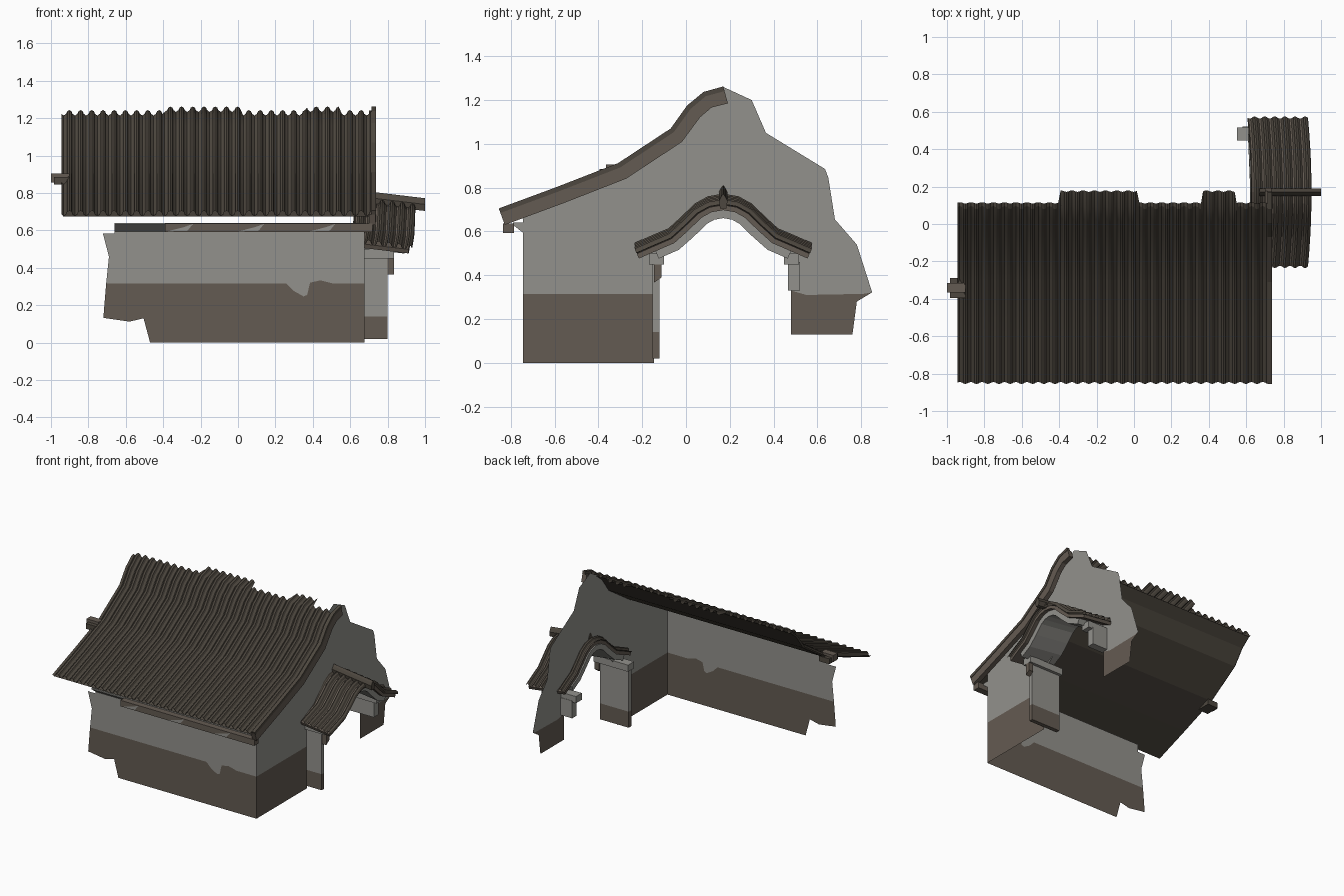
import bpy, bmesh, math
from mathutils import Vector

if "Cube" in bpy.data.objects:
    bpy.data.objects.remove(bpy.data.objects["Cube"])


def mat(name, rgb):
    m = bpy.data.materials.new(name)
    m.diffuse_color = (*rgb, 1)
    m.use_nodes = True
    m.node_tree.nodes["Principled BSDF"].inputs["Base Color"].default_value = m.diffuse_color
    return m


GREY = mat("grey_plaster", (0.29, 0.285, 0.262))
BROWN = mat("brown_stain", (0.127, 0.104, 0.084))
TILE = mat("dark_tile", (0.076, 0.064, 0.050))


def make(name, verts, faces, mats, ids=None, tidy=True):
    me = bpy.data.meshes.new(name)
    me.from_pydata(verts, [], faces)
    for m in mats:
        me.materials.append(m)
    for p in me.polygons:
        p.material_index = ids[p.index] if ids else 0
    if tidy:
        bm = bmesh.new()
        bm.from_mesh(me)
        bmesh.ops.recalc_face_normals(bm, faces=bm.faces)
        bm.to_mesh(me)
        bm.free()
    ob = bpy.data.objects.new(name, me)
    bpy.context.collection.objects.link(ob)
    return ob


def prism(name, prof, x0, x1, m, warp=lambda v: v):
    """Closed (y, z) outline extruded along x."""
    n = len(prof)
    vs = [warp((x, y, z)) for x in (x0, x1) for y, z in prof]
    fs = [tuple(range(n)), tuple(range(2 * n - 1, n - 1, -1))]
    fs += [(i, (i + 1) % n, n + (i + 1) % n, n + i) for i in range(n)]
    return make(name, vs, fs, [m])


def box(name, x0, x1, y0, y1, z0, z1, m):
    return prism(name, [(y0, z0), (y1, z0), (y1, z1), (y0, z1)], x0, x1, m)


def offset(prof, d):
    """Shift a (y, z) line along its upward normal."""
    out = []
    for i, p in enumerate(prof):
        a, b = Vector(prof[max(i - 1, 0)]), Vector(prof[min(i + 1, len(prof) - 1)])
        t = (b - a).normalized()
        out.append((p[0] - t.y * d, p[1] + t.x * d))
    return out


def band(prof, d0, d1):
    return offset(prof, d0) + offset(prof, d1)[::-1]


# pan and cover tile cross-section, as (fraction of one period, height)
WAVE = [(0, -.02), (.22, -.03), (.44, -.02), (.54, -.006), (.72, 0), (.9, -.006)]


def tiles(name, prof_at, x0, step, count, warp=lambda v: v):
    cols = [(x0 + (k + f) * step, h) for k in range(count) for f, h in WAVE]
    cols.append((x0 + count * step, -.02))
    vs, fs = [], []
    for x, h in cols:
        vs += [warp((x, y, z)) for y, z in offset(prof_at(x), h)]
    n = len(prof_at(x0))
    for c in range(len(cols) - 1):
        for r in range(n - 1):
            a = c * n + r
            fs.append((a, a + n, a + n + 1, a + 1))
    ob = make(name, vs, fs, [TILE], tidy=False)
    bpy.ops.object.select_all(action='DESELECT')
    bpy.context.view_layer.objects.active = ob
    ob.select_set(True)
    bpy.ops.object.shade_smooth_by_angle(angle=math.radians(25))
    return ob


# main roof: front slope only, broken off near the ridge
ROOF = [(-.855, .705), (-.59, .803), (-.31, .912), (-.07, 1.07), (.005, 1.175), (.08, 1.237)]


def roof_at(x):
    far = -.4 < x < .02 or .36 < x < .54
    return ROOF + [(.172, 1.262) if far else (.11, 1.243)]


tiles("main_roof_tiles", roof_at, -.945, .06, 28)
under = offset(ROOF, -.032)
make("roof_underside", [(x, y, z) for x in (-.935, .72) for y, z in under],
     [(i, i + 1, i + 7, i + 6) for i in range(5)], [TILE])
prism("gable_board", band(ROOF + [(.17, 1.262)], -.022, -.08), .70, .735, BROWN)
prism("gable_tile_edge", band(ROOF + [(.17, 1.262)], 0, -.022), .715, .738, TILE)

# purlin end sticking out on the left
box("purlin_end", -.985, -.9, -.395, -.29, .845, .885, TILE)
box("purlin_tip", -1.0, -.9, -.365, -.315, .855, .905, BROWN)

# front wall sheet: stained below, plaster above, with a drip in the stain line
STAIN = [(-.705, .315), (.26, .315), (.30, .275), (.35, .247), (.37, .255),
         (.385, .32), (.44, .333), (.51, .315), (.675, .315)]
low = [(.675, 0), (-.47, 0), (-.505, .13), (-.58, .112), (-.72, .132)]
high = [(.675, .64), (-.66, .64), (-.66, .582), (-.722, .582), (-.69, .46)]


def sheet(name, polys, place, ids):
    vs, fs = [], []
    for p in polys:
        fs.append(tuple(range(len(vs), len(vs) + len(p))))
        vs += [place(*q) for q in p]
    return make(name, vs, fs, [GREY, BROWN], ids, tidy=False)


sheet("front_wall", [STAIN + high, (STAIN + low)[::-1]],
      lambda a, b: (a, -.745, b), [0, 1])

# gable wall sheet with arched doorway and broken rear edge
MID = .17
half = [(-.10, .49), (-.05, .535), (0, .61), (.05, .66), (.11, .685)]
arch = half + [(MID, .69)] + [(2 * MID - y, z) for y, z in half[::-1]]
slope = [(y, z) for y, z in offset(ROOF + [(.17, 1.262)], -.025) if y > -.6]
gable = ([(-.745, .315), (-.15, .315), (-.15, .49)] + arch +
         [(.48, .49), (.48, .33), (.55, .31), (.81, .315), (.85, .322), (.78, .54),
          (.68, .655), (.65, .845), (.635, .885), (.365, 1.05), (.30, 1.2), (.17, 1.26)] +
         slope[::-1][1:] + [(-.745, .70)])
sheet("gable_wall",
      [gable, [(-.745, 0), (-.145, 0), (-.15, .315), (-.745, .315)],
       [(.48, .13), (.76, .13), (.78, .28), (.85, .322), (.81, .315), (.55, .31), (.48, .33)]],
      lambda a, b: (.675, a, b), [0, 1, 1])

# cornice and broken eave plank along the front wall
prism("cornice", [(-.745, .595), (-.79, .63), (-.79, .64), (-.745, .64)], -.66, .675, GREY)
box("eave_plank", -.39, .72, -.835, -.785, .592, .637, BROWN)
for x in (-.38, .0, .38):
    make("plank_chip", [(x, -.8365, .594), (x + .11, -.8365, .598), (x + .14, -.8365, .635),
                        (x + .09, -.8365, .617)], [(0, 1, 2, 3)], [GREY], tidy=False)

# doorway jambs and capitals
box("left_jamb", .56, .80, -.152, -.122, .14, .46, GREY)
box("left_jamb_base", .56, .80, -.152, -.122, .02, .14, BROWN)
box("right_jamb", .58, .80, .465, .52, .33, .46, GREY)
for y in (-.135, .482):
    box("capital", .55, .835, y - .035, y + .035, .45, .50, GREY)
prism("corbel", [(-.147, .45), (-.112, .45), (-.112, .39), (-.147, .365)], .80, .835, BROWN)

# curved porch roof passing through the gable, tilted down and outward
PH = [(-.235, .545), (-.16, .578), (-.08, .612), (-.025, .662), (.04, .725), (.10, .758)]
PORCH = PH + [(MID, .77)] + [(2 * MID - y, z) for y, z in PH[::-1]]


def tilt(v):
    x, y, z = v
    return (x + .02 * (1 - ((y - MID) / .41) ** 2), y, z - .12 * (x - .72))


tiles("porch_tiles", lambda x: PORCH, .605, .054, 6, tilt)
prism("porch_board", band(PORCH, -.026, -.05), .61, .91, BROWN, tilt)
prism("porch_arch", band(PORCH[1:-1], -.05, -.09), .60, .88, GREY, tilt)

# porch ridge cap with pointed section
cap = [(MID - .014, .735), (MID + .014, .735), (MID + .02, .77), (MID + .01, .79),
       (MID, .803), (MID - .01, .79), (MID - .02, .77)]
prism("porch_ridge", cap, .65, .98, TILE, tilt)
